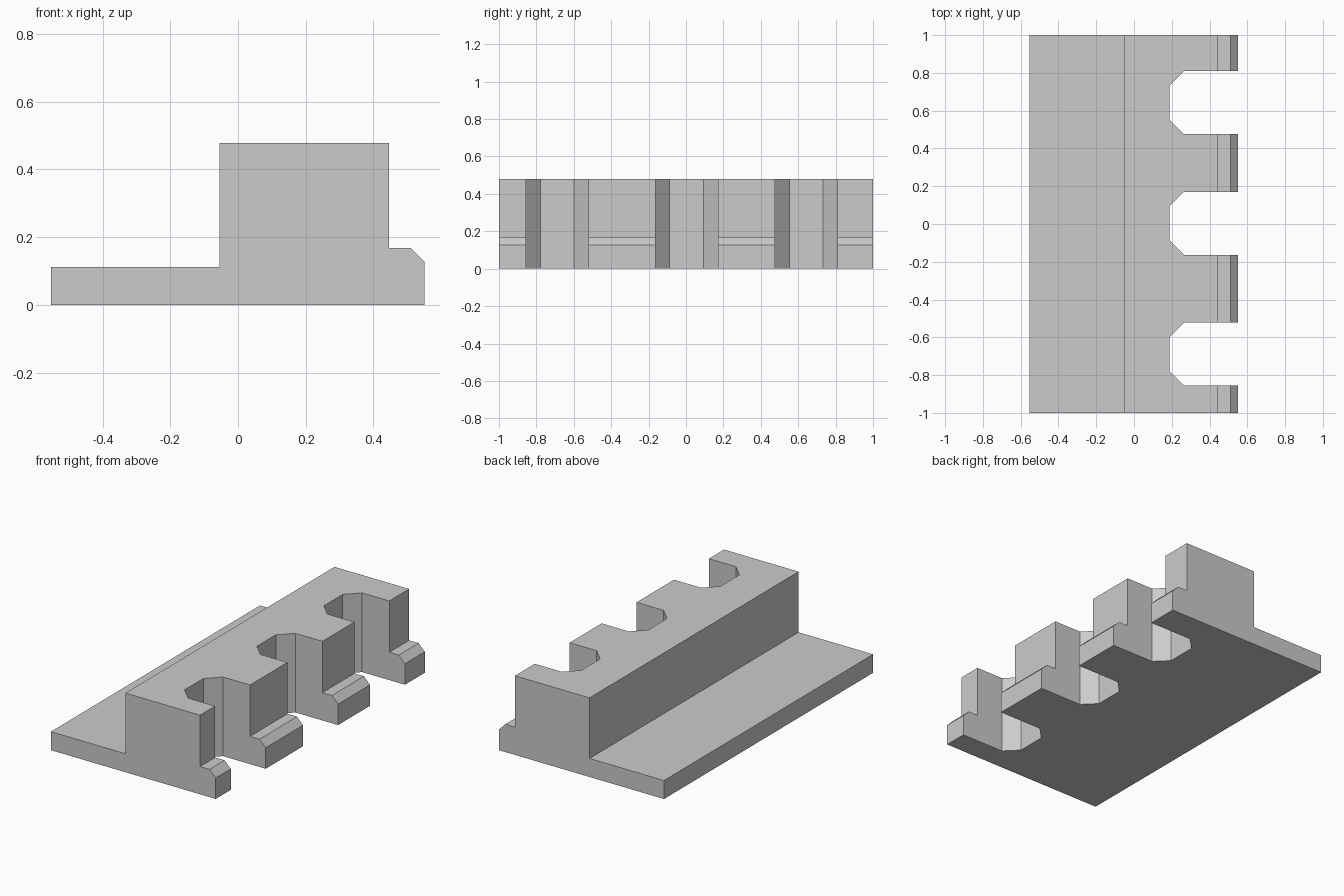
import bpy, bmesh
from mathutils import Vector

if "Cube" in bpy.data.objects:
    bpy.data.objects.remove(bpy.data.objects["Cube"])


def prism(name, points, sweep):
    """Extrude a closed planar outline along the sweep vector."""
    bm = bmesh.new()
    face = bm.faces.new([bm.verts.new(p) for p in points])
    ret = bmesh.ops.extrude_face_region(bm, geom=[face])
    verts = [v for v in ret["geom"] if isinstance(v, bmesh.types.BMVert)]
    bmesh.ops.translate(bm, verts=verts, vec=Vector(sweep))
    bmesh.ops.recalc_face_normals(bm, faces=bm.faces)
    mesh = bpy.data.meshes.new(name)
    bm.to_mesh(mesh)
    bm.free()
    obj = bpy.data.objects.new(name, mesh)
    bpy.context.collection.objects.link(obj)
    return obj


# Stepped rail: low rear flange, tall block, chamfered front lip
profile = [(-0.553, 0), (0.551, 0), (0.551, 0.127), (0.51, 0.168),
           (0.446, 0.168), (0.446, 0.479), (-0.054, 0.479), (-0.054, 0.112),
           (-0.553, 0.112)]
rail = prism("notched_rail", [(x, -1, z) for x, z in profile], (0, 2, 0))

# Three vertical notches with chamfered inner corners
HALF, INNER = 0.167, 0.09
cutters = []
for i, yc in enumerate((-0.689, 0.003, 0.643)):
    outline = [(0.7, -HALF), (0.7, HALF), (0.265, HALF), (0.188, INNER),
               (0.188, -INNER), (0.265, -HALF)]
    cutter = prism(f"notch_cutter_{i + 1}",
                   [(x, yc + y, -0.2) for x, y in outline], (0, 0, 1))
    cutter.hide_render = True
    mod = rail.modifiers.new(f"notch_{i + 1}", "BOOLEAN")
    mod.operation = "DIFFERENCE"
    mod.solver = "EXACT"
    mod.object = cutter
    cutters.append(cutter)

# Apply the cuts and discard the helpers
bpy.context.view_layer.objects.active = rail
rail.select_set(True)
for mod in list(rail.modifiers):
    bpy.ops.object.modifier_apply(modifier=mod.name)
for cutter in cutters:
    bpy.data.objects.remove(cutter, do_unlink=True)
